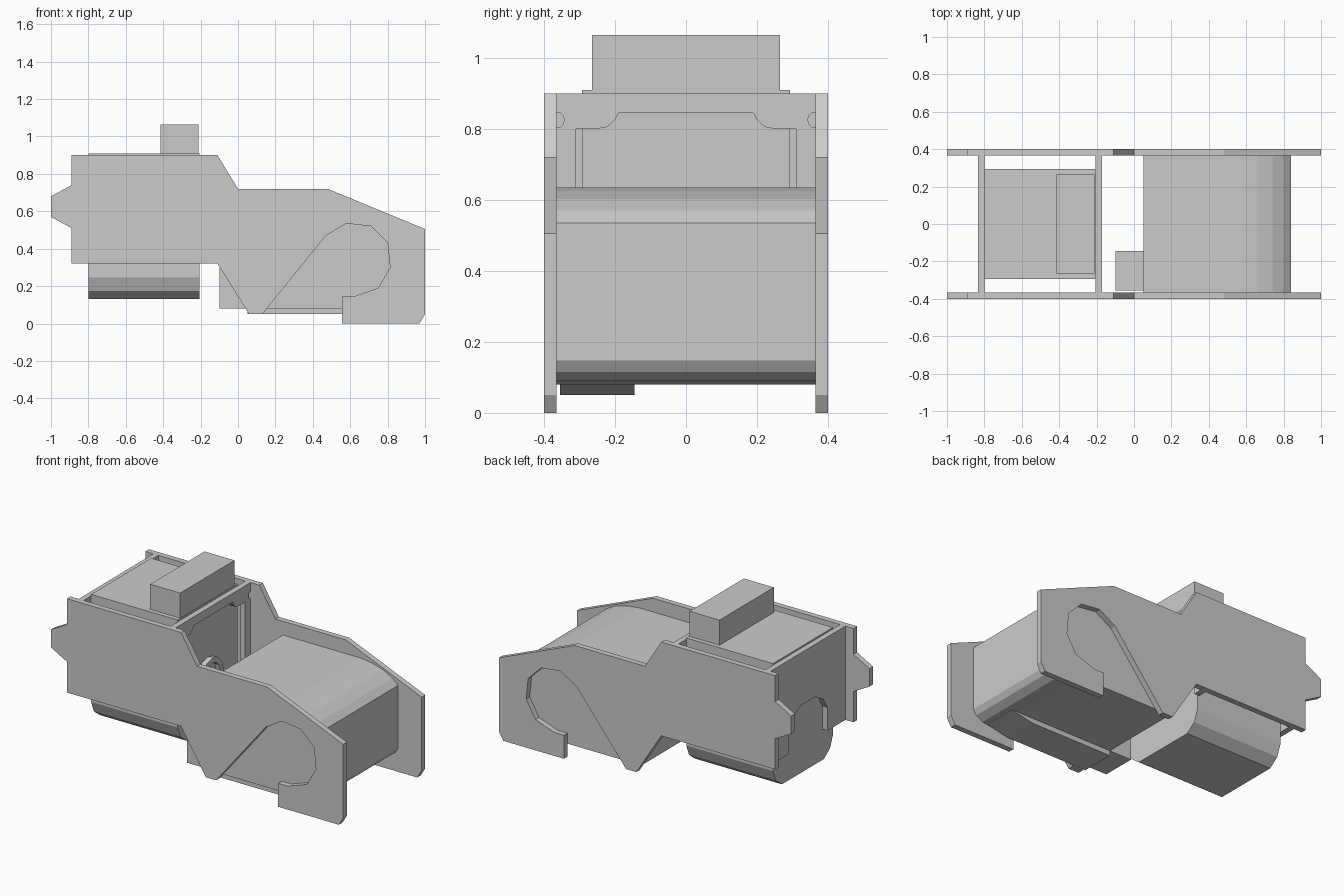
import bpy, bmesh
from math import sin, cos, pi
from mathutils import Vector

if "Cube" in bpy.data.objects:
    bpy.data.objects.remove(bpy.data.objects["Cube"])


def prism(name, pts, axis, lo, hi):
    """Extrude a closed profile along x (points are y,z) or y (points are x,z)."""
    place = (lambda a, b: (lo, a, b)) if axis == 'x' else (lambda a, b: (a, lo, b))
    bm = bmesh.new()
    face = bm.faces.new([bm.verts.new(place(a, b)) for a, b in pts])
    out = bmesh.ops.extrude_face_region(bm, geom=[face])
    d = Vector((hi - lo, 0, 0)) if axis == 'x' else Vector((0, hi - lo, 0))
    bmesh.ops.translate(bm, vec=d, verts=[v for v in out['geom'] if isinstance(v, bmesh.types.BMVert)])
    bmesh.ops.recalc_face_normals(bm, faces=bm.faces)
    me = bpy.data.meshes.new(name)
    bm.to_mesh(me)
    bm.free()
    ob = bpy.data.objects.new(name, me)
    bpy.context.collection.objects.link(ob)
    return ob


def box(name, x0, x1, y0, y1, z0, z1):
    return prism(name, [(x0, z0), (x1, z0), (x1, z1), (x0, z1)], 'y', y0, y1)


def mirrored(half):
    """Complete a y,z profile from its +y half."""
    return half + [(-y, z) for y, z in reversed(half)]


# Side plates with the hook-shaped opening
plate = [(-1, .57), (-.89, .51), (-.89, .32), (-.11, .32), (.06, .05), (.13, .05),
         (.47, .47), (.58, .535), (.71, .52), (.80, .43), (.813, .30), (.75, .19),
         (.62, .145), (.555, .145), (.555, 0), (.97, 0), (1, .05), (1, .505),
         (.48, .72), (0, .72), (-.11, .90), (-.89, .90), (-.89, .74), (-1, .68)]
prism("side_plate_front", plate, 'y', -.4, -.365)
prism("side_plate_back", plate, 'y', .365, .4)

# Rounded main housing
housing = [(.05, .08), (.05, .635), (.58, .635), (.66, .625), (.74, .602), (.80, .57),
           (.84, .535), (.84, .147), (.82, .115), (.775, .09), (.70, .08)]
prism("main_housing", housing, 'y', -.365, .365)

# Block and tapered rail below the housing
box("lower_block", -.10, .05, -.355, -.145, .08, .32)
prism("lower_rail", [(.05, .05), (.60, .05), (.75, .08), (.05, .08)], 'y', -.355, -.145)

# Drum body with a faceted underside
drum = mirrored([(.205, .13), (.265, .175), (.293, .245), (.293, .91)])
prism("drum_body", drum, 'x', -.80, -.207)
box("top_block", -.415, -.21, -.265, .265, .91, 1.065)

# Inner cross wall: frame with curved opening and half-round side notches
notch = [(.365 - .022 * sin(a), .825 - .022 * cos(a)) for a in [i * pi / 6 for i in range(7)]]
outer = [(.31, .32), (.365, .32)] + notch + [(.365, .90)]
curve = [(.19, .845), (.2, .825), (.222, .805), (.25, .80), (.31, .80)]
frame = outer + [(-y, z) for y, z in reversed(outer)] + [(-y, z) for y, z in reversed(curve)] + curve
prism("cross_wall_inner", frame, 'x', -.205, -.17)

# Outer cross wall with an arched opening at the bottom
arch = [(.19, .32), (.19, .46), (.15, .53), (.07, .575)]
arch_wall = [(.365, .90), (.365, .32)] + arch
prism("cross_wall_outer", mirrored(arch_wall), 'x', -.835, -.80)

# Faceted boss on the drum face, built as a ring
steps = [i * pi / 6 for i in range(12)]
ring = [(.11 * cos(a), .46 + .11 * sin(a)) for a in steps + [0]]
ring += [(.08 * cos(a), .46 + .08 * sin(a)) for a in [0] + steps[::-1]]
prism("drum_ring", ring, 'x', -.207, -.175)
